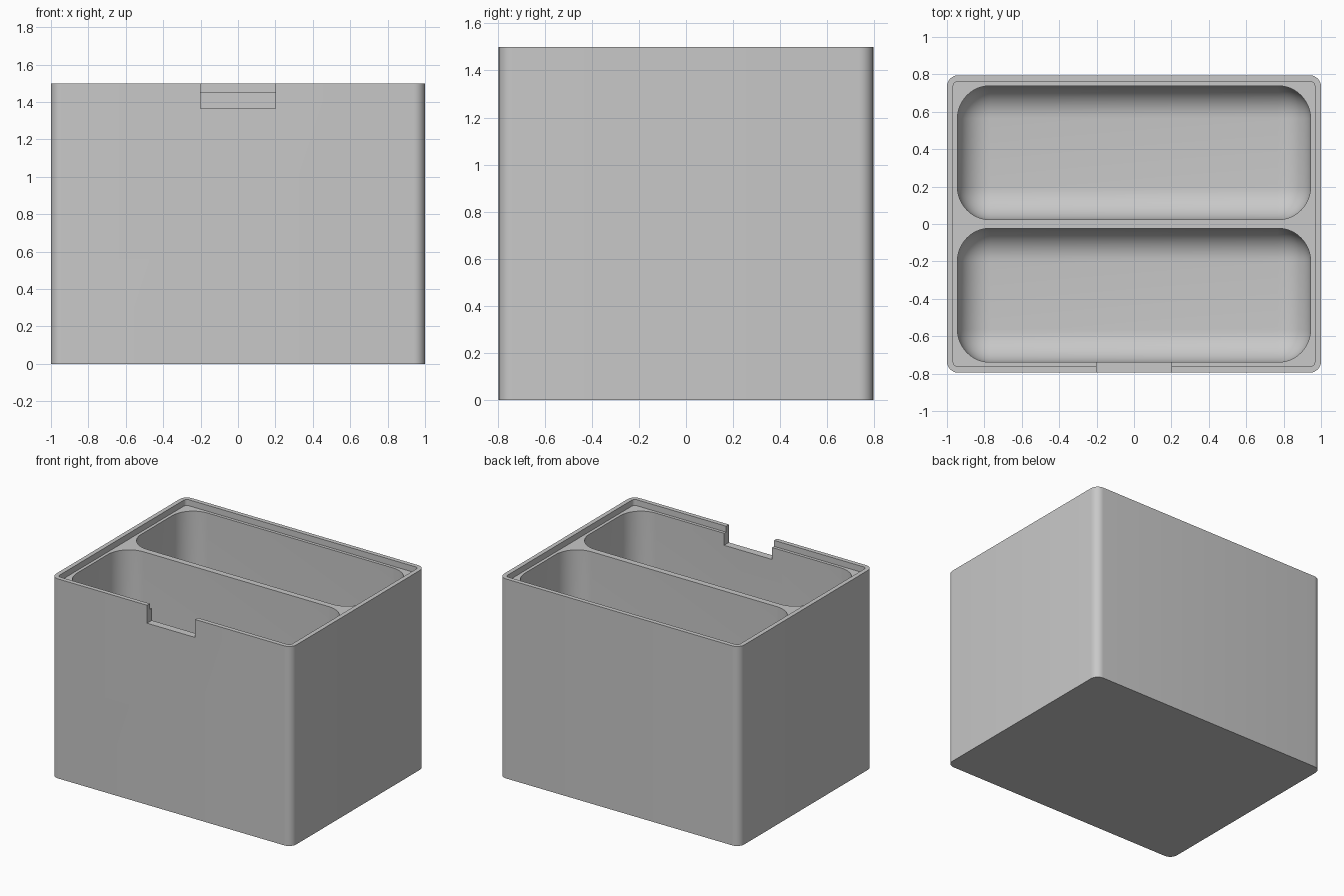
import bpy
import bmesh
from math import radians
from mathutils import Vector

default = bpy.data.objects.get("Cube")
if default:
    bpy.data.objects.remove(default, do_unlink=True)

# Overall dimensions
HALF_X, HALF_Y, HEIGHT = 1.0, 0.795, 1.5
LEDGE_Z, NOTCH_Z, FLOOR_Z = 1.455, 1.365, 0.055
ABOVE = HEIGHT + 0.5

grey = bpy.data.materials.new("light_grey")
grey.use_nodes = True
colour = (0.58, 0.58, 0.58, 1)
grey.diffuse_color = colour
grey.node_tree.nodes["Principled BSDF"].inputs["Base Color"].default_value = colour


def rounded_box(name, low, high, radius=0, segments=8, round_bottom=False):
    """Box with rounded upright edges and, if wanted, a rounded bottom."""
    low, high = Vector(low), Vector(high)
    bm = bmesh.new()
    bmesh.ops.create_cube(bm, size=1)
    for v in bm.verts:
        v.co = [lo + (c + 0.5) * (hi - lo) for c, lo, hi in zip(v.co, low, high)]
    if radius:
        edges = []
        for e in bm.edges:
            a, b = (v.co.z for v in e.verts)
            at_bottom = max(a, b) < low.z + 1e-4
            if abs(a - b) > 1e-4 or (round_bottom and at_bottom):
                edges.append(e)
        bmesh.ops.bevel(bm, geom=edges, offset=radius, segments=segments,
                        profile=0.5, affect='EDGES')
    bmesh.ops.recalc_face_normals(bm, faces=bm.faces)
    mesh = bpy.data.meshes.new(name)
    bm.to_mesh(mesh)
    bm.free()
    mesh.materials.append(grey)
    obj = bpy.data.objects.new(name, mesh)
    bpy.context.collection.objects.link(obj)
    return obj


def carve(target, cutter):
    """Subtract the cutter from the target and discard the cutter."""
    cutter.hide_render = True
    mod = target.modifiers.new(cutter.name, 'BOOLEAN')
    mod.operation = 'DIFFERENCE'
    mod.solver = 'EXACT'
    mod.object = cutter
    bpy.context.view_layer.objects.active = target
    bpy.ops.object.modifier_apply(modifier=mod.name)
    bpy.data.objects.remove(cutter, do_unlink=True)


# Outer body
box = rounded_box("box_body", (-HALF_X, -HALF_Y, 0), (HALF_X, HALF_Y, HEIGHT), 0.06)

# Shallow recess for a lid
carve(box, rounded_box("lid_recess", (-0.967, -0.762, LEDGE_Z),
                       (0.967, 0.762, ABOVE), 0.025, 6))

# Two scooped compartments, either side of the divider
for name, y0, y1 in (("front_pocket", -0.739, -0.023), ("back_pocket", 0.023, 0.739)):
    carve(box, rounded_box(name, (-0.944, y0, FLOOR_Z), (0.944, y1, ABOVE),
                           0.175, 12, round_bottom=True))

# Finger notch through the front wall
carve(box, rounded_box("finger_notch", (-0.2, -1, NOTCH_Z), (0.2, -0.5, ABOVE)))

# Smooth the rounded corners, keep the rims crisp
bpy.ops.object.select_all(action='DESELECT')
box.select_set(True)
bpy.context.view_layer.objects.active = box
bpy.ops.object.shade_smooth_by_angle(angle=radians(30))
